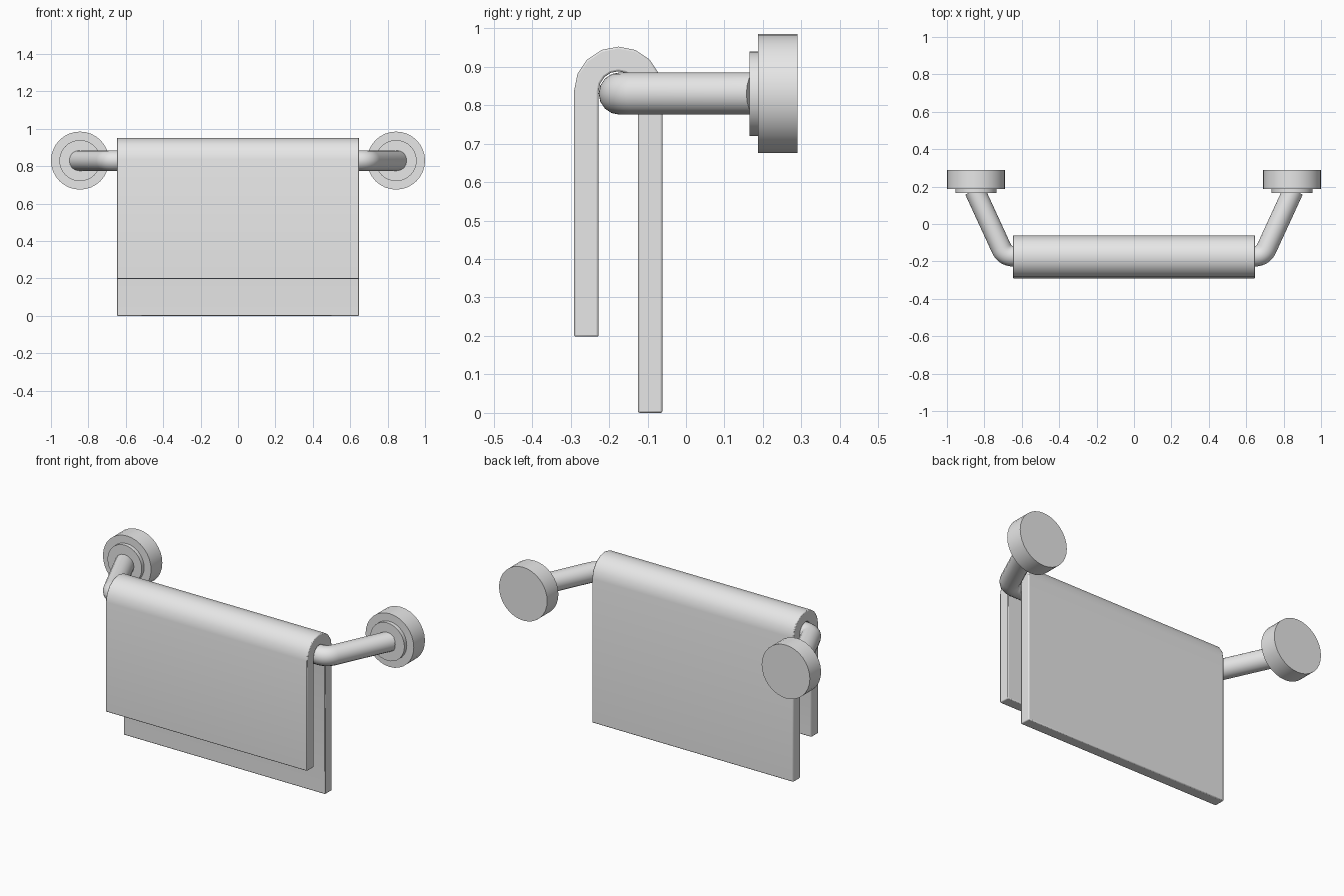
import bpy
import bmesh
import math
from mathutils import Vector, Matrix

if "Cube" in bpy.data.objects:
    bpy.data.objects.remove(bpy.data.objects["Cube"])

grey = bpy.data.materials.new("plain_grey")
colour = (0.8, 0.8, 0.8, 1)
grey.diffuse_color = colour
grey.use_nodes = True
grey.node_tree.nodes["Principled BSDF"].inputs["Base Color"].default_value = colour

BAR_Y, BAR_Z = -0.172, 0.83
MOUNT_X = 0.845


def finish(obj, angle=40):
    obj.data.materials.append(grey)
    bpy.ops.object.select_all(action='DESELECT')
    obj.select_set(True)
    bpy.context.view_layer.objects.active = obj
    bpy.ops.object.shade_smooth_by_angle(angle=math.radians(angle))


def from_bmesh(name, bm):
    bmesh.ops.recalc_face_normals(bm, faces=bm.faces)
    mesh = bpy.data.meshes.new(name)
    bm.to_mesh(mesh)
    bm.free()
    obj = bpy.data.objects.new(name, mesh)
    bpy.context.collection.objects.link(obj)
    return obj


def disc(name, x, y0, y1, radius):
    bm = bmesh.new()
    place = Matrix.Translation((x, (y0 + y1) / 2, BAR_Z)) @ Matrix.Rotation(math.pi / 2, 4, 'X')
    bmesh.ops.create_cone(bm, cap_ends=True, segments=32, radius1=radius,
                          radius2=radius, depth=y1 - y0, matrix=place)
    finish(from_bmesh(name, bm))


# Wall mounts: a thick disc and a thin collar on each side
for side, sign in (("left", 1), ("right", -1)):
    disc(side + "_wall_mount", sign * MOUNT_X, 0.187, 0.29, 0.155)
    disc(side + "_collar", sign * MOUNT_X, 0.165, 0.19, 0.11)

# Rail: one bent tube with rounded elbows
root = Vector((0.852, 0.18, BAR_Z))
corner = Vector((0.69, BAR_Y, BAR_Z))
start = corner + (root - corner).normalized() * 0.045
end = corner - Vector((0.045, 0, 0))
half = [root]
for i in range(9):
    t = i / 8
    half.append(start * (1 - t) ** 2 + corner * 2 * t * (1 - t) + end * t * t)
path = half + [Vector((-p.x, p.y, p.z)) for p in reversed(half)]

curve = bpy.data.curves.new("rail", 'CURVE')
curve.dimensions = '3D'
curve.bevel_depth = 0.055
curve.bevel_resolution = 6
curve.use_fill_caps = True
spline = curve.splines.new('POLY')
spline.points.add(len(path) - 1)
for point, p in zip(spline.points, path):
    point.co = (*p, 1)
rail = bpy.data.objects.new("rail", curve)
bpy.context.collection.objects.link(rail)
bpy.ops.object.select_all(action='DESELECT')
rail.select_set(True)
bpy.context.view_layer.objects.active = rail
bpy.ops.object.convert(target='MESH')
finish(rail, 60)

# Towel: a folded profile swept along the rail
ARC_Y, ARC_Z, HALF_WIDTH = -0.176, 0.837, 0.648


def arch(radius):
    return [(ARC_Y - radius * math.cos(math.pi * i / 8),
             ARC_Z + radius * math.sin(math.pi * i / 8)) for i in range(9)]


outer, inner = arch(0.115), arch(0.051)
profile = ([(outer[0][0], 0.198)] + outer + [(outer[-1][0], 0), (inner[-1][0], 0)]
           + inner[::-1] + [(inner[0][0], 0.198)])
bm = bmesh.new()
face = bm.faces.new([bm.verts.new((-HALF_WIDTH, y, z)) for y, z in profile])
swept = bmesh.ops.extrude_face_region(bm, geom=[face], use_keep_orig=True)
bmesh.ops.translate(bm, vec=(2 * HALF_WIDTH, 0, 0),
                    verts=[g for g in swept["geom"] if isinstance(g, bmesh.types.BMVert)])
towel = from_bmesh("towel", bm)
bevel = towel.modifiers.new("soft_edges", 'BEVEL')
bevel.width = 0.005
bevel.segments = 2
bevel.limit_method = 'ANGLE'
bevel.angle_limit = math.radians(50)
finish(towel)
